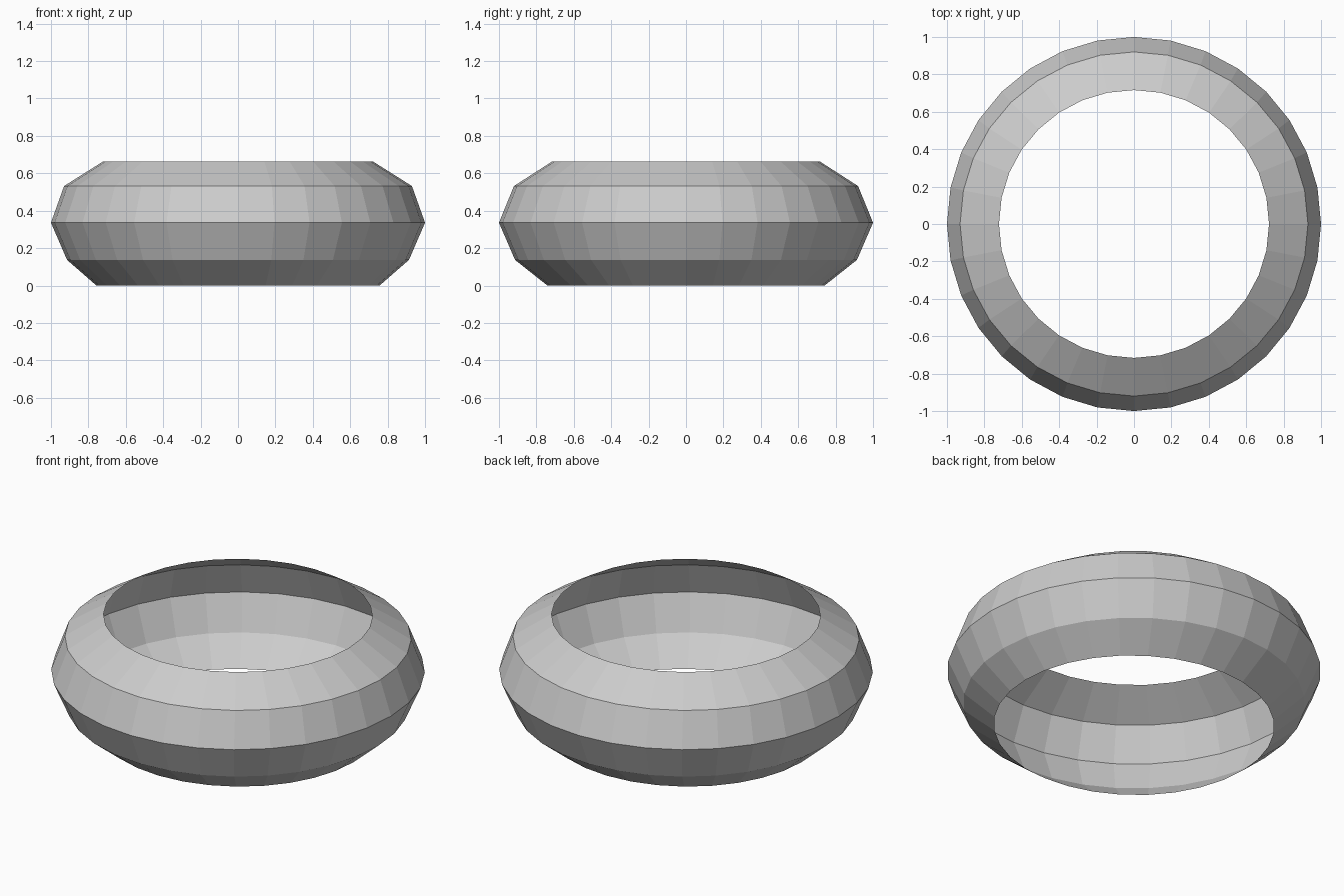
import bpy, bmesh, math

if "Cube" in bpy.data.objects:
    bpy.data.objects.remove(bpy.data.objects["Cube"])

SIDES = 32
# open shell rings: x radius, y radius, height
RINGS = [(0.757, 0.741, 0.0), (0.914, 0.914, 0.137), (1.0, 1.0, 0.336),
         (0.93, 0.92, 0.532), (0.722, 0.716, 0.663)]

bm = bmesh.new()


def add_ring(rx, ry, z):
    angles = [2 * math.pi * i / SIDES for i in range(SIDES)]
    return [bm.verts.new((rx * math.cos(a), ry * math.sin(a), z)) for a in angles]


# bulging band, open at top and bottom, single-walled
loops = [add_ring(*ring) for ring in RINGS]
for lower, upper in zip(loops, loops[1:]):
    for i in range(SIDES):
        j = (i + 1) % SIDES
        bm.faces.new((lower[i], lower[j], upper[j], upper[i]))

mesh = bpy.data.meshes.new("ring_band")
bm.to_mesh(mesh)
bm.free()
band = bpy.data.objects.new("ring_band", mesh)
bpy.context.collection.objects.link(band)
